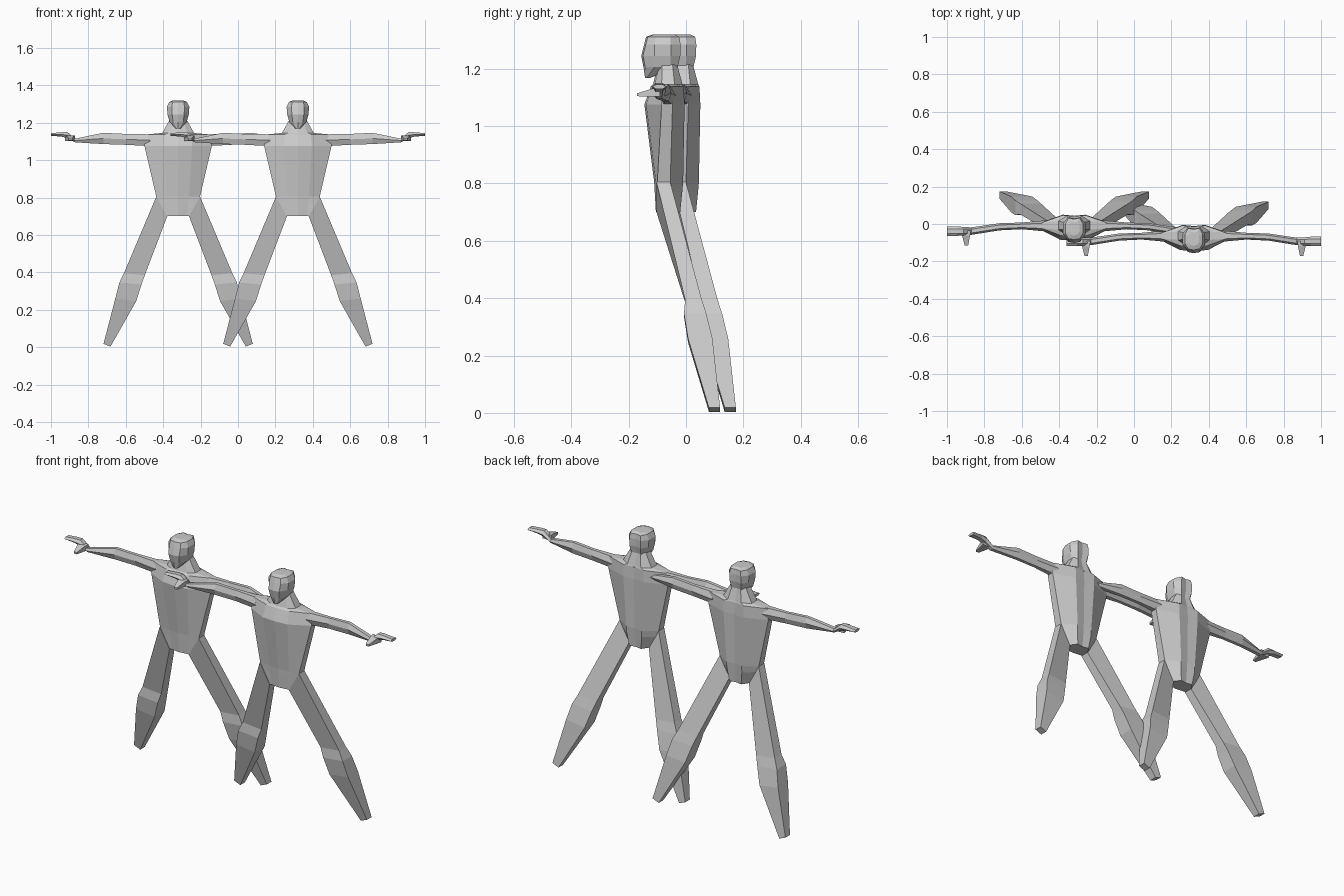
import bpy, bmesh

skin = bpy.data.materials.new("light grey")
skin.diffuse_color = (0.6, 0.6, 0.6, 1)


def loft(name, rings, origin, mirror=False):
    """Skin a stack of equal-length point rings and cap both ends."""
    bm = bmesh.new()
    loops = [[bm.verts.new(p) for p in ring] for ring in rings]
    n = len(loops[0])
    for a, b in zip(loops, loops[1:]):
        for i in range(n):
            j = (i + 1) % n
            bm.faces.new((a[i], a[j], b[j], b[i]))
    bm.faces.new(loops[0][::-1])
    bm.faces.new(loops[-1])
    bmesh.ops.recalc_face_normals(bm, faces=bm.faces)
    mesh = bpy.data.meshes.new(name)
    bm.to_mesh(mesh)
    bm.free()
    mesh.materials.append(skin)
    ob = bpy.data.objects.new(name, mesh)
    ob.location = origin
    bpy.context.collection.objects.link(ob)
    if mirror:
        ob.modifiers.new("mirror", 'MIRROR').use_mirror_merge = False


def body_ring(z, side, s0, s1, front_w, front, back_w, back):
    """Symmetric ten-sided section with a front and a back centre line."""
    half = [(front_w, front + 0.006), (side, s0), (side, s1), (back_w, back)]
    right = [(x, y, z) for x, y in half]
    left = [(-x, y, z) for x, y in half[::-1]]
    return [(0, front, z)] + right + [(0, back - 0.006, z)] + left


def limb_ring(outer, inner, y0, y1):
    """Four corners of a leg section from its outer and inner (x, z)."""
    return [(x, y, z) for (x, z), y in
            ((outer, y0), (inner, y0), (inner, y1), (outer, y1))]


def arm_ring(x, y0, y1, z0, z1):
    """Six-sided arm section, widest at half height."""
    m, q = (z0 + z1) / 2, (y1 - y0) * 0.25
    return [(x, y0, m), (x, y0 + q, z0), (x, y1 - q, z0),
            (x, y1, m), (x, y1 - q, z1), (x, y0 + q, z1)]


torso = [
    body_ring(0.70, 0.060, -0.045, 0.000, 0.045, -0.050, 0.035, 0.035),
    body_ring(0.77, 0.100, -0.045, 0.000, 0.055, -0.054, 0.045, 0.042),
    body_ring(0.805, 0.117, -0.045, 0.000, 0.058, -0.056, 0.045, 0.045),
    body_ring(1.075, 0.180, -0.030, 0.008, 0.075, -0.090, 0.060, 0.050),
    body_ring(1.137, 0.172, -0.024, 0.008, 0.070, -0.068, 0.060, 0.047),
    body_ring(1.145, 0.085, -0.030, 0.015, 0.050, -0.060, 0.040, 0.043),
    body_ring(1.215, 0.046, -0.028, 0.008, 0.025, -0.042, 0.025, 0.024),
]
head = [
    body_ring(1.168, 0.012, -0.082, -0.076, 0.007, -0.088, 0.006, -0.070),
    body_ring(1.205, 0.046, -0.055, 0.000, 0.027, -0.093, 0.028, 0.026),
    body_ring(1.245, 0.057, -0.055, 0.002, 0.032, -0.101, 0.034, 0.035),
    body_ring(1.285, 0.060, -0.055, 0.002, 0.034, -0.091, 0.034, 0.036),
    body_ring(1.311, 0.047, -0.050, 0.000, 0.030, -0.084, 0.030, 0.032),
    body_ring(1.319, 0.028, -0.042, -0.005, 0.018, -0.062, 0.018, 0.015),
]
leg = [
    limb_ring((0.117, 0.805), (0.058, 0.700), -0.048, 0.000),
    limb_ring((0.290, 0.395), (0.178, 0.385), 0.052, 0.110),
    limb_ring((0.314, 0.346), (0.196, 0.335), 0.048, 0.126),
    limb_ring((0.336, 0.260), (0.224, 0.246), 0.062, 0.147),
    limb_ring((0.399, 0.018), (0.362, 0.003), 0.135, 0.174),
]
arm = [
    arm_ring(0.150, -0.040, 0.020, 1.075, 1.138),
    arm_ring(0.280, -0.028, 0.008, 1.082, 1.140),
    arm_ring(0.400, -0.034, 0.004, 1.086, 1.146),
    arm_ring(0.550, -0.058, -0.018, 1.095, 1.115),
]
hand = [
    arm_ring(0.550, -0.058, -0.018, 1.095, 1.115),
    arm_ring(0.592, -0.062, -0.016, 1.117, 1.150),
    arm_ring(0.625, -0.063, -0.013, 1.126, 1.149),
    arm_ring(0.680, -0.063, -0.013, 1.130, 1.144),
]
thumb = [
    [(x, y, z) for x, z in ((x0, z0), (x1, z0), (x1, z1), (x0, z1))]
    for y, x0, x1, z0, z1 in ((-0.035, 0.552, 0.605, 1.103, 1.132),
                              (-0.064, 0.557, 0.598, 1.103, 1.130),
                              (-0.116, 0.567, 0.585, 1.104, 1.114))
]

# Two identical figures, one a little further forward
for label, origin in (("left", (-0.32, 0, 0)), ("right", (0.32, -0.055, 0))):
    loft(label + "_figure_torso", torso, origin)
    loft(label + "_figure_head", head, origin)
    loft(label + "_figure_legs", leg, origin, True)
    loft(label + "_figure_arms", arm, origin, True)
    loft(label + "_figure_hands", hand, origin, True)
    loft(label + "_figure_thumbs", thumb, origin, True)
